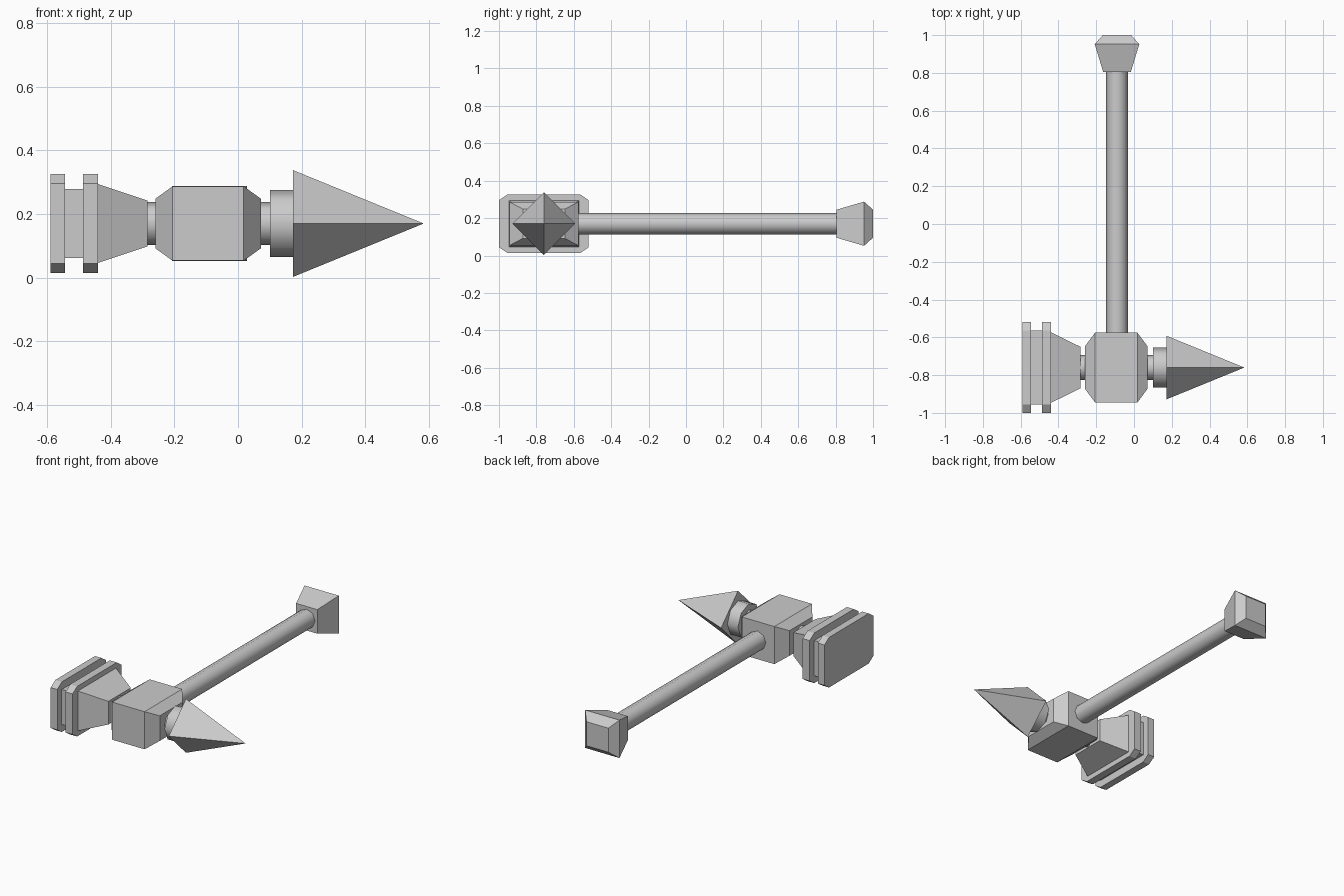
import bpy, bmesh, math

if "Cube" in bpy.data.objects:
    bpy.data.objects.remove(bpy.data.objects["Cube"])

CY, CZ = -0.76, 0.17      # hammer head axis runs along x
HX = -0.09                # handle axis runs along y


def loft(name, rings, axis='x', smooth=False):
    """Skin rings of (position, [(u, v), ...]) along an axis and cap the ends."""
    bm = bmesh.new()
    loops = []
    for p, pts in rings:
        if axis == 'x':
            loops.append([bm.verts.new((p, CY + u, CZ + v)) for u, v in pts])
        else:
            loops.append([bm.verts.new((HX + u, p, CZ + v)) for u, v in pts])
    n = len(loops[0])
    for a, b in zip(loops, loops[1:]):
        for i in range(n):
            j = (i + 1) % n
            bm.faces.new((a[i], a[j], b[j], b[i]))
    bm.faces.new(loops[0])
    bm.faces.new(loops[-1])
    bmesh.ops.remove_doubles(bm, verts=bm.verts[:], dist=1e-5)
    bmesh.ops.recalc_face_normals(bm, faces=bm.faces[:])
    for f in bm.faces:
        f.smooth = False
    me = bpy.data.meshes.new(name)
    bm.to_mesh(me)
    bm.free()
    ob = bpy.data.objects.new(name, me)
    bpy.context.collection.objects.link(ob)
    if smooth:
        bpy.ops.object.select_all(action='DESELECT')
        ob.select_set(True)
        bpy.context.view_layer.objects.active = ob
        bpy.ops.object.shade_smooth_by_angle(angle=math.radians(50))
    return ob


def rect(u, v):
    return [(-u, -v), (u, -v), (u, v), (-u, v)]


def chamfered(u, v, cu, cv):
    return [(-u + cu, -v), (u - cu, -v), (u, -v + cv), (u, v - cv),
            (u - cu, v), (-u + cu, v), (-u, v - cv), (-u, -v + cv)]


def ngon(r, n=8):
    return [(r * math.cos(2 * math.pi * i / n), r * math.sin(2 * math.pi * i / n))
            for i in range(n)]


def prism(name, a, b, pts, axis='x', smooth=False):
    return loft(name, [(a, pts), (b, pts)], axis, smooth)


# striking face: two chamfered plates with a spacer between them
plate = chamfered(0.24, 0.156, 0.045, 0.03)
prism("striking_plate_outer", -0.59, -0.545, plate)
prism("plate_spacer", -0.545, -0.488, rect(0.196, 0.109))
prism("striking_plate_inner", -0.488, -0.44, plate)

# tapered block behind the plates
loft("striking_taper", [(-0.44, rect(0.187, 0.124)), (-0.284, rect(0.11, 0.072))])

# necks on both sides of the centre block
prism("left_neck", -0.284, -0.26, ngon(0.067), smooth=True)
prism("right_neck", 0.07, 0.10, ngon(0.067), smooth=True)

# centre block with sloped ends, with thin top and bottom lips
loft("centre_block", [(-0.26, rect(0.112, 0.078)), (-0.206, rect(0.185, 0.117)),
                      (0.018, rect(0.185, 0.117)), (0.072, rect(0.112, 0.078))])

# spike with its collar
prism("spike_collar", 0.10, 0.173, ngon(0.106), smooth=True)
loft("spike", [(0.173, ngon(0.168, 4)), (0.583, ngon(0.0005, 4))])

# handle and pommel
prism("handle", -0.60, 0.82, ngon(0.058), 'y', smooth=True)
loft("pommel", [(0.805, rect(0.073, 0.075)), (0.952, rect(0.118, 0.118)),
                (1.0, rect(0.075, 0.075))], 'y')
